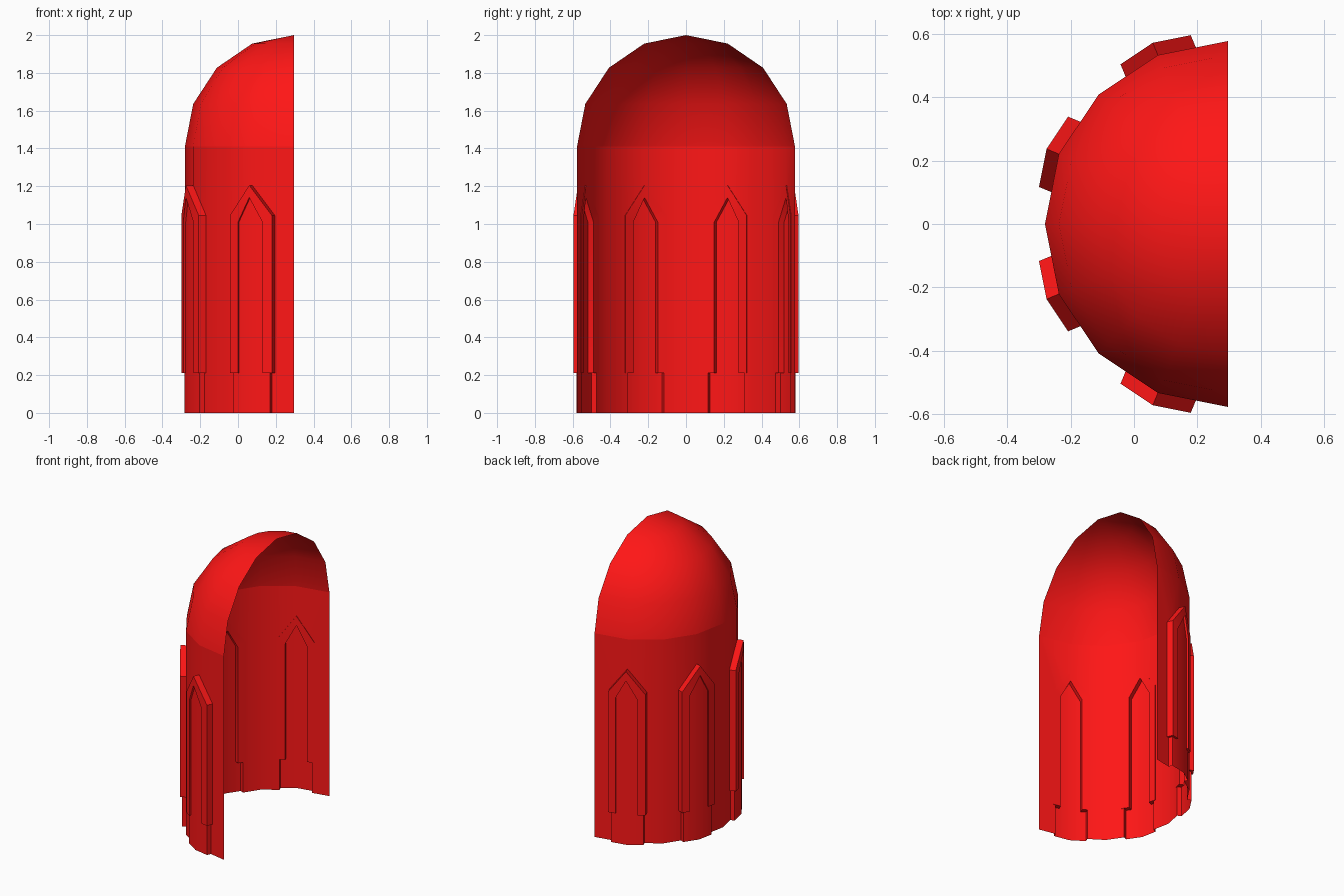
import bpy, bmesh
from math import sin, cos, tan, radians
from mathutils import Vector

if "Cube" in bpy.data.objects:
    bpy.data.objects.remove(bpy.data.objects["Cube"])

R, CX = 0.577, 0.296          # wall radius, axis position
WALL_TOP, TOP = 1.41, 2.0
STEP = 22.5
WINDOW_ANGLES = (-67.5, -22.5, 22.5, 67.5)
PANE_OUT = 0.028              # pane sits outside the wall line

red = bpy.data.materials.new("red")
red.diffuse_color = (1.0, 0.008, 0.008, 1)
red.use_nodes = True
red.node_tree.nodes["Principled BSDF"].inputs["Base Color"].default_value = red.diffuse_color


def finish(name, bm, smooth=True):
    bmesh.ops.remove_doubles(bm, verts=bm.verts, dist=1e-5)
    bmesh.ops.recalc_face_normals(bm, faces=bm.faces)
    me = bpy.data.meshes.new(name)
    bm.to_mesh(me)
    bm.free()
    ob = bpy.data.objects.new(name, me)
    bpy.context.collection.objects.link(ob)
    me.materials.append(red)
    if smooth:
        bpy.ops.object.select_all(action='DESELECT')
        ob.select_set(True)
        bpy.context.view_layer.objects.active = ob
        bpy.ops.object.shade_smooth_by_angle(angle=radians(30))
    return ob


def point(angle, w, d, z):
    """Point at sideways distance w from a wall corner, pushed out by d."""
    a = radians(angle)
    r = R + d - abs(w) * tan(radians(STEP / 2))
    return Vector((CX - r * cos(a) + w * sin(a), r * sin(a) + w * cos(a), z))


def face(bm, pts):
    bm.faces.new([bm.verts.new(p) for p in pts])


# Wall: two facets per window, with the pointed pane pushed outward
half_facet = R * sin(radians(STEP))
pane = [(0.105, 0), (0.105, 1.04), (0, 1.178)]
bm = bmesh.new()
for ang in WINDOW_ANGLES:
    for s in (-1, 1):
        outline = [(half_facet, 0)] + pane + [(0, WALL_TOP), (half_facet, WALL_TOP)]
        if s < 0:
            outline = [outline[0]] + outline[:0:-1]
        if s < 0:
            outline = [(half_facet, 0), (half_facet, WALL_TOP), (0, WALL_TOP)] + pane[::-1]
        face(bm, [point(ang, s * w, 0, z) for w, z in outline])
        face(bm, [point(ang, s * w, PANE_OUT, z) for w, z in [(0, 0)] + pane])
        for (w0, z0), (w1, z1) in zip(pane, pane[1:]):
            face(bm, [point(ang, s * w0, 0, z0), point(ang, s * w1, 0, z1),
                      point(ang, s * w1, PANE_OUT, z1), point(ang, s * w0, PANE_OUT, z0)])
finish("wall", bm)

# Half dome
bm = bmesh.new()
H = TOP - WALL_TOP


def dome_point(i, j):
    a, e = radians(-90 + STEP * i), radians(STEP * j)
    return Vector((CX - R * cos(e) * cos(a), R * cos(e) * sin(a), WALL_TOP + H * sin(e)))


for i in range(8):
    for j in range(4):
        pts = [dome_point(i, j), dome_point(i + 1, j), dome_point(i + 1, j + 1)]
        if j < 3:
            pts.append(dome_point(i, j + 1))
        face(bm, pts)
finish("half_dome", bm)

# Pointed window frames, bent around the wall corners
outer = [(-0.12, 0.21), (-0.12, 1.045), (0, 1.205), (0.12, 1.045), (0.12, 0.21)]
inner = [(-0.07, 0.21), (-0.07, 1.01), (0, 1.14), (0.07, 1.01), (0.07, 0.21)]
for n, ang in enumerate(WINDOW_ANGLES):
    bm = bmesh.new()
    rings = [[bm.verts.new(point(ang, w, d, z))
              for (w, z), d in ((o, -0.004), (o, 0.042), (i, 0.042), (i, -0.004))]
             for o, i in zip(outer, inner)]
    for a, b in zip(rings, rings[1:]):
        for k in range(4):
            m = (k + 1) % 4
            bm.faces.new((a[k], a[m], b[m], b[k]))
    bm.faces.new(rings[0])
    bm.faces.new(rings[-1][::-1])
    finish(f"window_frame_{n + 1}", bm)
